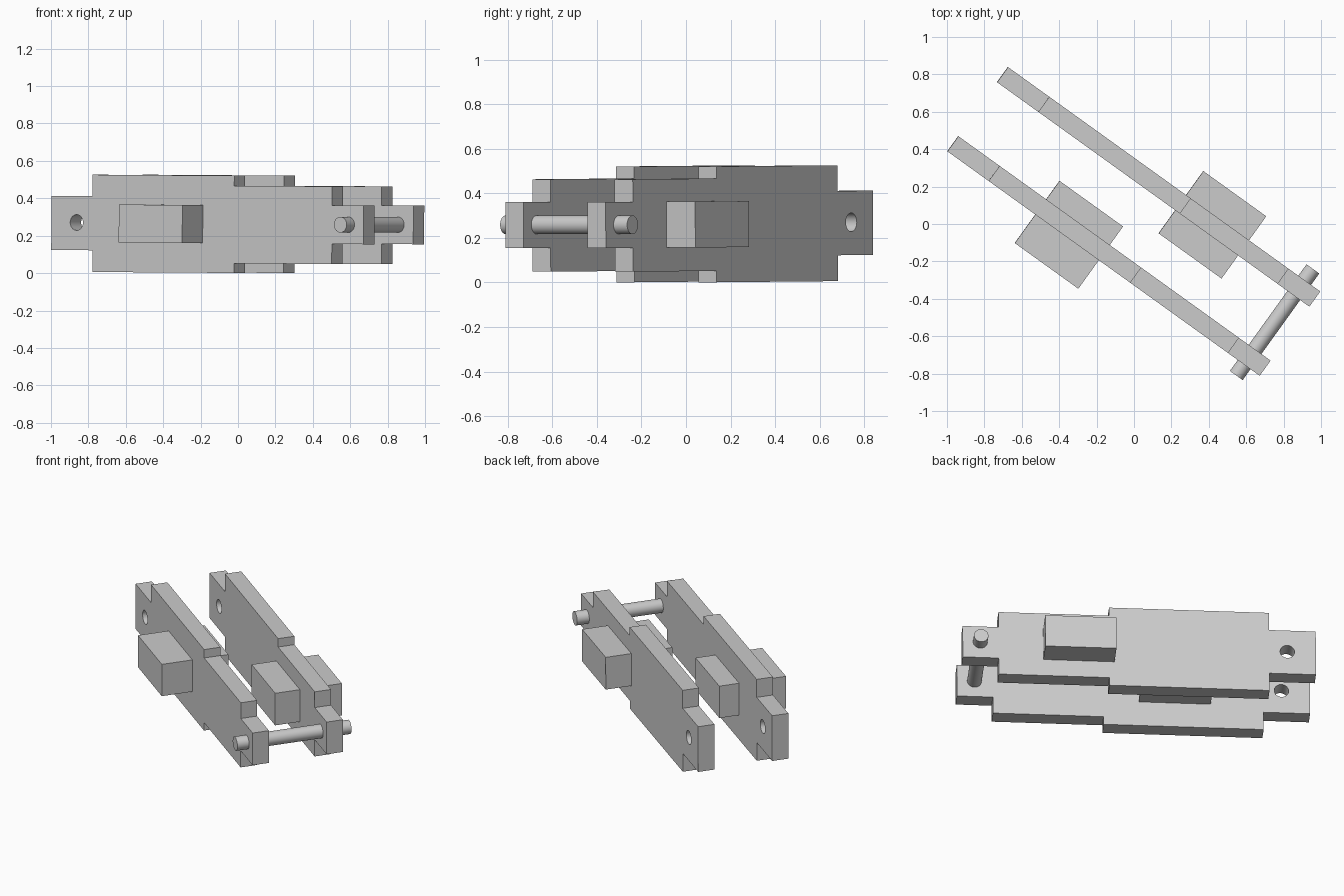
import bpy
import bmesh
from math import radians, cos, sin, tau
from mathutils import Matrix, Vector

cube = bpy.data.objects.get("Cube")
if cube:
    bpy.data.objects.remove(cube, do_unlink=True)

grey = bpy.data.materials.new("plain grey")
grey.use_nodes = True
COLOUR = (0.6, 0.6, 0.6, 1)
grey.diffuse_color = COLOUR
grey.node_tree.nodes["Principled BSDF"].inputs["Base Color"].default_value = COLOUR

# Shared frame: local x runs along the plates, local y across them
FRAME = (Matrix.Translation((-0.97, 0.43, 0)) @ Matrix.Rotation(radians(-35.7), 4, 'Z')
         @ Matrix.Translation((1, 0, 0)) @ Matrix.Rotation(0.0055, 4, 'Y')
         @ Matrix.Translation((-1, 0, 0)))
GAP = 0.455
THICK = 0.1


def finish(name, bm):
    bmesh.ops.recalc_face_normals(bm, faces=bm.faces)
    mesh = bpy.data.meshes.new(name)
    bm.to_mesh(mesh)
    bm.free()
    mesh.materials.append(grey)
    mesh.transform(FRAME)
    ob = bpy.data.objects.new(name, mesh)
    bpy.context.collection.objects.link(ob)
    bpy.ops.object.select_all(action='DESELECT')
    ob.select_set(True)
    bpy.context.view_layer.objects.active = ob
    bpy.ops.object.shade_smooth_by_angle(angle=radians(30))


def loop(bm, points, y):
    verts = [bm.verts.new((x, y, z)) for x, z in points]
    return [bm.edges.new((a, b)) for a, b in zip(verts, verts[1:] + verts[:1])]


def plate(name, y):
    # Stepped sections: start, end, bottom, top
    sections = [(0, 0.271, 0.118, 0.407), (0.271, 1.203, 0.002, 0.522),
                (1.203, 1.847, 0.053, 0.468), (1.847, 2.056, 0.16, 0.367)]
    top, bottom = [], []
    for start, end, low, high in sections:
        top += [(start, high), (end, high)]
        bottom += [(start, low), (end, low)]
    hole = [(0.166 + 0.042 * cos(tau * i / 32), 0.266 + 0.042 * sin(tau * i / 32))
            for i in range(32)]
    bm = bmesh.new()
    edges = loop(bm, top + bottom[::-1], y - THICK / 2) + loop(bm, hole, y - THICK / 2)
    bmesh.ops.triangle_fill(bm, use_beauty=True, edges=edges, normal=(0, -1, 0))
    ext = bmesh.ops.extrude_face_region(bm, geom=bm.faces[:], use_keep_orig=True)
    moved = [g for g in ext["geom"] if isinstance(g, bmesh.types.BMVert)]
    bmesh.ops.translate(bm, verts=moved, vec=(0, THICK, 0))
    finish(name, bm)


def block(name, low, high):
    low, high = Vector(low), Vector(high)
    bm = bmesh.new()
    size = Matrix.Diagonal((*(high - low), 1))
    bmesh.ops.create_cube(bm, size=1, matrix=Matrix.Translation((low + high) / 2) @ size)
    finish(name, bm)


def rod(name, x, z, y0, y1, radius):
    bm = bmesh.new()
    place = Matrix.Translation((x, (y0 + y1) / 2, z)) @ Matrix.Rotation(radians(90), 4, 'X')
    bmesh.ops.create_cone(bm, cap_ends=True, segments=32, radius1=radius, radius2=radius,
                          depth=y1 - y0, matrix=place)
    finish(name, bm)


# Two parallel stepped plates
plate("front_plate", 0)
plate("back_plate", GAP)

# Blocks passing through each plate
block("front_block", (0.579, -0.238, 0.16), (0.997, 0.172, 0.364))
block("back_block", (1.173, 0.253, 0.16), (1.587, 0.663, 0.366))

# Rod joining the narrow tabs
rod("cross_rod", 1.954, 0.264, -0.122, 0.58, 0.042)
